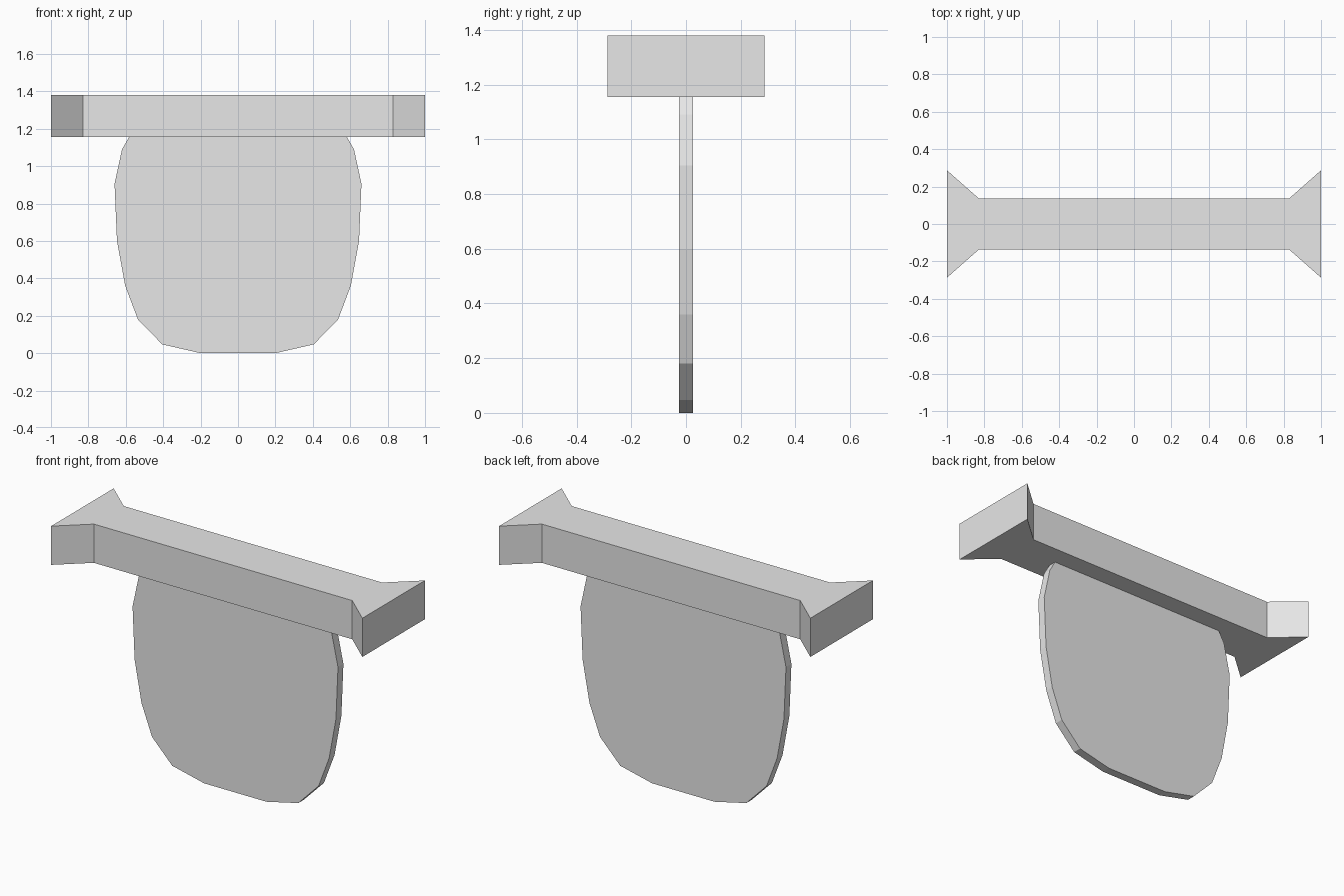
import bpy
import bmesh
from mathutils import Vector

if "Cube" in bpy.data.objects:
    bpy.data.objects.remove(bpy.data.objects["Cube"])

grey = bpy.data.materials.new("plain grey")
grey.diffuse_color = (0.8, 0.8, 0.8, 1)
grey.use_nodes = True
grey.node_tree.nodes["Principled BSDF"].inputs["Base Color"].default_value = grey.diffuse_color


def extruded(name, outline, start, offset):
    """Extrude a flat outline; start maps each (u, v) pair to 3D."""
    bm = bmesh.new()
    base = bm.faces.new([bm.verts.new(start(u, v)) for u, v in outline])
    ext = bmesh.ops.extrude_face_region(bm, geom=[base], use_keep_orig=True)
    moved = [g for g in ext["geom"] if isinstance(g, bmesh.types.BMVert)]
    bmesh.ops.translate(bm, verts=moved, vec=Vector(offset))
    bmesh.ops.recalc_face_normals(bm, faces=bm.faces)
    mesh = bpy.data.meshes.new(name)
    bm.to_mesh(mesh)
    bm.free()
    mesh.materials.append(grey)
    obj = bpy.data.objects.new(name, mesh)
    bpy.context.collection.objects.link(obj)
    return obj


def mirrored(half):
    """Close a right-hand half outline with its mirror image in u."""
    return half + [(-u, v) for u, v in reversed(half)]


# Top bar with flared ends
bar_half = [(0.83, -0.137), (1.0, -0.287), (1.0, 0.287), (0.83, 0.137)]
extruded("top_bar", mirrored(bar_half),
         lambda x, y: (x, y, 1.155), (0, 0, 0.225))

# Thin rounded panel hanging below the bar
panel_half = [(0.20, 0.0), (0.405, 0.047), (0.535, 0.18), (0.603, 0.36),
              (0.647, 0.60), (0.66, 0.905), (0.62, 1.09), (0.58, 1.16)]
extruded("hanging_panel", mirrored(panel_half),
         lambda x, z: (x, -0.025, z), (0, 0.05, 0))
